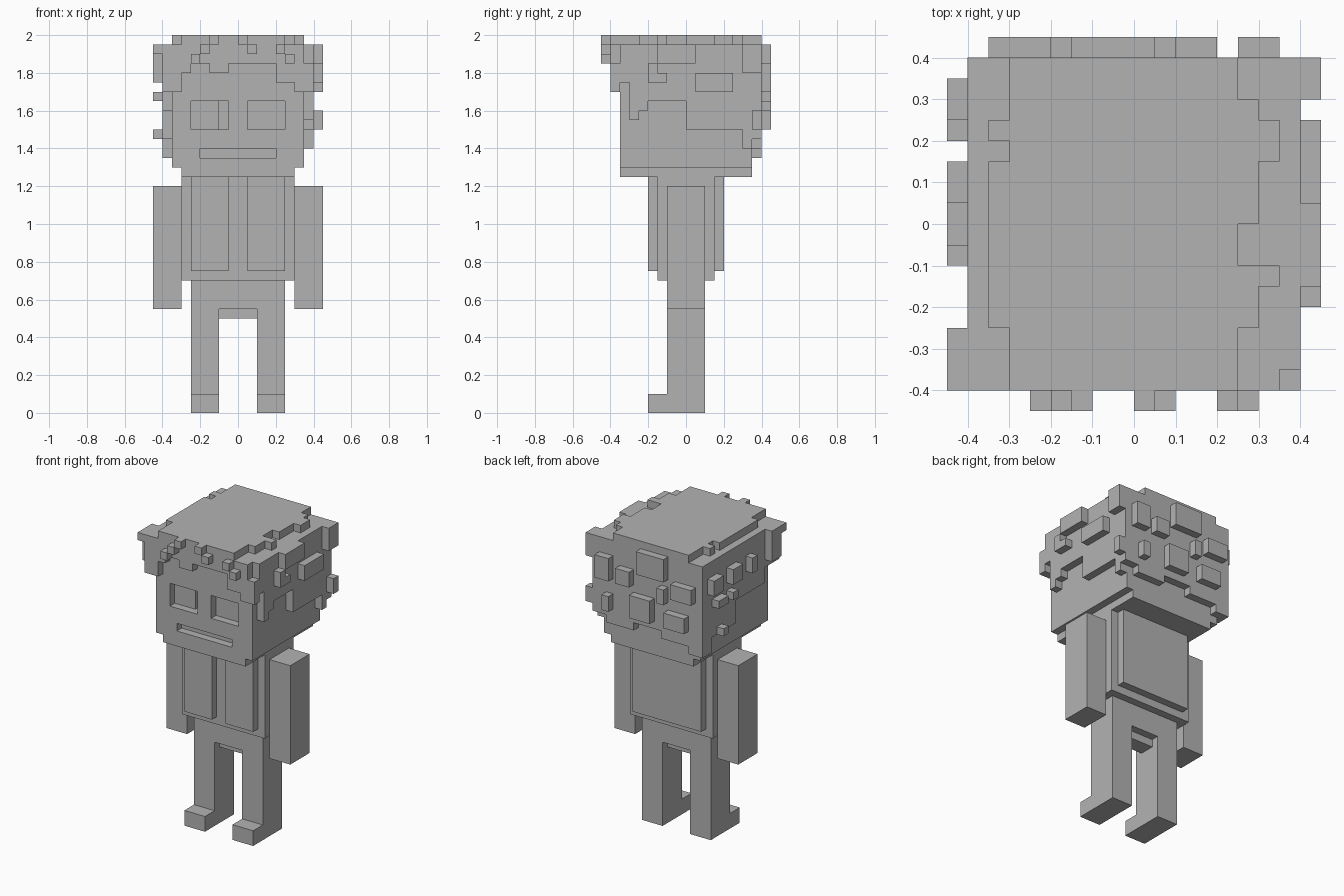
import bpy, bmesh

if "Cube" in bpy.data.objects:
    bpy.data.objects.remove(bpy.data.objects["Cube"])

grey = bpy.data.materials.new("plain_grey")
grey.use_nodes = True
COLOUR = (0.45, 0.45, 0.45, 1)
grey.diffuse_color = COLOUR
grey.node_tree.nodes["Principled BSDF"].inputs["Base Color"].default_value = COLOUR


def blocks(name, spans):
    """One object made of boxes, each given as (x0, x1, y0, y1, z0, z1)."""
    bm = bmesh.new()
    for x0, x1, y0, y1, z0, z1 in spans:
        cube = bmesh.ops.create_cube(bm, size=1)
        for v in cube["verts"]:
            v.co.x = x1 if v.co.x > 0 else x0
            v.co.y = y1 if v.co.y > 0 else y0
            v.co.z = z1 if v.co.z > 0 else z0
    mesh = bpy.data.meshes.new(name)
    bm.to_mesh(mesh)
    bm.free()
    mesh.materials.append(grey)
    obj = bpy.data.objects.new(name, mesh)
    bpy.context.collection.objects.link(obj)
    return obj


def cut(target, name, span):
    """Carve a box out of the target."""
    cutter = blocks(name, [span])
    cutter.hide_render = True
    mod = target.modifiers.new(name, "BOOLEAN")
    mod.operation = "DIFFERENCE"
    mod.solver = "EXACT"
    mod.object = cutter
    with bpy.context.temp_override(object=target, active_object=target):
        bpy.ops.object.modifier_apply(modifier=mod.name)
    bpy.data.objects.remove(cutter)


def columns(start, steps):
    """Yield (from, to, bottom) for a stepped hem of (end, bottom) pairs."""
    for end, bottom in steps:
        yield start, end, bottom
        start = end


# Limbs, mirrored
for side, s in (("left", 1), ("right", -1)):
    def mirrored(x0, x1):
        return (x0, x1) if s > 0 else (-x1, -x0)
    blocks(side + "_arm", [(*mirrored(.3, .45), -.1, .1, .55, 1.2)])
    blocks(side + "_leg", [(*mirrored(.1, .25), -.1, .1, 0, .55)])
    blocks(side + "_foot", [(*mirrored(.1, .25), -.2, -.1, 0, .1)])
    blocks(side + "_jacket_panel", [(*mirrored(.05, .25), -.2, -.15, .75, 1.25)])

# Trunk
blocks("hips", [(-.25, .25, -.1, .1, .55, .7)])
blocks("crotch", [(-.1, .1, -.05, .05, .5, .55)])
blocks("torso", [(-.3, .3, -.15, .15, .7, 1.25)])
blocks("back_panel", [(-.25, .25, .15, .2, .75, 1.25)])

# Head with carved eyes and mouth
head = blocks("head", [(-.35, .35, -.35, .35, 1.3, 1.95)])
blocks("chin", [(-.3, .3, -.35, .35, 1.25, 1.3)])
cut(head, "right_eye_cut", (-.25, -.05, -.5, -.3, 1.5, 1.65))
cut(head, "left_eye_cut", (.05, .25, -.5, -.3, 1.5, 1.65))
cut(head, "right_pupil_cut", (-.1, -.05, -.5, -.25, 1.5, 1.65))
cut(head, "mouth_cut", (-.2, .2, -.5, -.3, 1.35, 1.4))

# Hair shells with stepped hems
fringe = [(-.3, 1.7), (-.25, 1.8), (-.15, 1.85), (-.05, 1.8),
          (.2, 1.85), (.3, 1.75), (.35, 1.7)]
blocks("hair_fringe", [(a, b, -.4, -.35, z, 1.95) for a, b, z in columns(-.35, fringe)])

nape = [(-.3, 1.35), (-.1, 1.4), (.1, 1.45), (.3, 1.4), (.35, 1.45)]
blocks("hair_back", [(a, b, .35, .4, z, 1.95) for a, b, z in columns(-.35, nape)])

left_hem = [(-.35, 1.7), (-.3, 1.75), (-.25, 1.55), (-.2, 1.6),
            (0, 1.65), (.3, 1.5), (.35, 1.4), (.4, 1.45)]
blocks("hair_left_side", [(.35, .4, a, b, z, 1.85 if a < -.35 else 1.95)
                          for a, b, z in columns(-.4, left_hem)])

right_hem = [(-.25, 1.7), (.05, 1.6), (.3, 1.45), (.4, 1.35)]
blocks("hair_right_side", [(-.4, -.35, a, b, z, 1.95)
                           for a, b, z in columns(-.4, right_hem)])

# Top layer: (y end, left edge, right edge), running front to back
crown = [(-.25, -.3, .25), (-.15, -.35, .3), (-.1, -.35, .35), (0, -.35, .25),
         (.15, -.35, .3), (.2, -.3, .35), (.25, -.35, .35), (.3, -.3, .3), (.4, -.3, .25)]
rows, front = [], -.4
for back, x0, x1 in crown:
    rows.append((x0, x1, front, back, 1.95, 2))
    front = back
blocks("hair_crown", rows)

# Raised tufts: (start, end, bottom, top) on each side of the hair
front_tufts = [(-.25, -.2, 1.85, 1.9), (-.2, -.15, 1.9, 1.95), (-.15, -.1, 1.95, 2),
               (0, .05, 1.95, 2), (.05, .1, 1.9, 1.95),
               (.2, .25, 1.9, 1.95), (.25, .3, 1.85, 1.9)]
back_tufts = [(.25, .35, 1.7, 1.85), (.1, .2, 1.7, 1.8), (-.15, .05, 1.8, 1.95),
              (.25, .3, 1.5, 1.6), (-.05, .1, 1.5, 1.65), (-.15, -.1, 1.65, 1.75),
              (-.35, -.2, 1.7, 1.8), (-.3, -.15, 1.5, 1.6)]
left_tufts = [(.3, .4, 1.8, 1.95), (.05, .25, 1.7, 1.8), (.35, .4, 1.5, 1.6),
              (-.2, -.1, 1.75, 1.8), (-.2, -.15, 1.8, 1.85), (-.15, .05, 1.85, 1.95)]
right_tufts = [(.25, .35, 1.75, 1.85), (.05, .15, 1.75, 1.85), (-.1, -.05, 1.75, 1.85),
               (-.4, -.25, 1.9, 1.95), (-.35, -.25, 1.75, 1.9), (.2, .3, 1.65, 1.7),
               (.1, .15, 1.65, 1.7), (.2, .25, 1.45, 1.5)]
blocks("front_tufts", [(a, b, -.45, -.4, lo, hi) for a, b, lo, hi in front_tufts])
blocks("back_tufts", [(a, b, .4, .45, lo, hi) for a, b, lo, hi in back_tufts])
blocks("left_tufts", [(.4, .45, a, b, lo, hi) for a, b, lo, hi in left_tufts])
blocks("right_tufts", [(-.45, -.4, a, b, lo, hi) for a, b, lo, hi in right_tufts])
